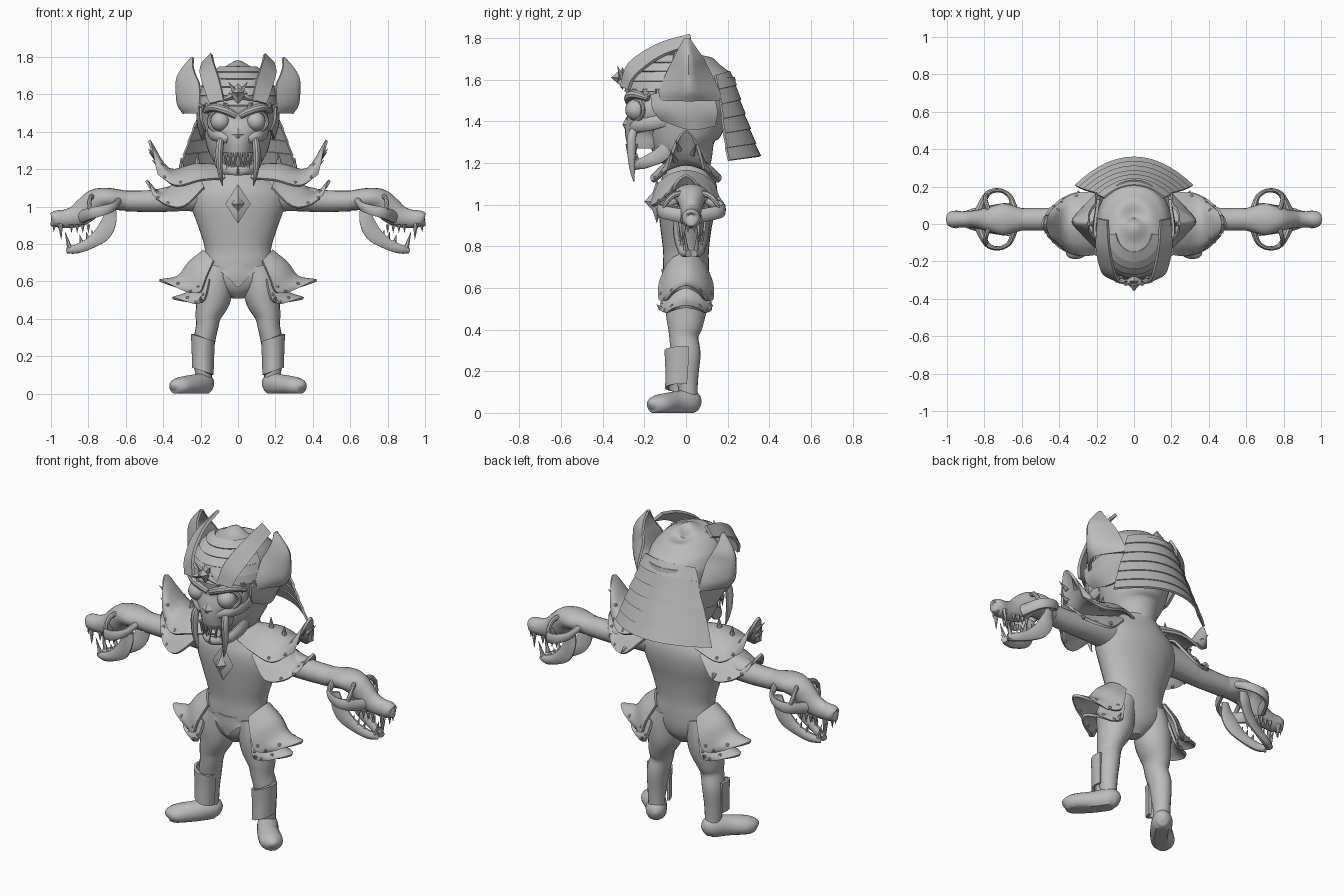
import bpy, bmesh, math
from mathutils import Vector as V, Matrix

grey = bpy.data.materials.new("stone_grey")
grey.diffuse_color = (0.5, 0.5, 0.5, 1)

def finish(name, bm, mirror=False, thick=0):
    bmesh.ops.recalc_face_normals(bm, faces=bm.faces)
    me = bpy.data.meshes.new(name)
    bm.to_mesh(me); bm.free()
    me.materials.append(grey)
    ob = bpy.data.objects.new(name, me)
    bpy.context.collection.objects.link(ob)
    if thick:
        m = ob.modifiers.new("thickness", 'SOLIDIFY'); m.thickness = thick; m.offset = 0
    if mirror:
        m = ob.modifiers.new("mirror", 'MIRROR'); m.use_mirror_merge = False
    return ob

def spline(rows, n):
    """Catmull-Rom through tuples, n steps per span."""
    P = [V(r) for r in rows]
    P = [2 * P[0] - P[1]] + P + [2 * P[-1] - P[-2]]
    out = []
    for i in range(1, len(P) - 2):
        a, b, c, d = P[i - 1:i + 3]
        for k in range(n):
            t = k / n
            out.append(0.5 * (2*b + (c - a)*t + (2*a - 5*b + 4*c - d)*t*t + (3*b - a - 3*c + d)*t**3))
    return out + [P[-2]]

def skin(bm, grid, closed):
    vs = [[bm.verts.new(p) for p in row] for row in grid]
    m = len(vs[0])
    for a, b in zip(vs, vs[1:]):
        for j in range(m if closed else m - 1):
            k = (j + 1) % m
            bm.faces.new((a[j], a[k], b[k], b[j]))
    if closed:
        bm.faces.new(vs[0]); bm.faces.new(vs[-1])

def tube(name, pts, up=(0, 0, 1), sides=20, n=4, mirror=False, floor=None):
    """Rounded limb: points are x, y, z, side radius, up radius."""
    pts = spline(pts, n)
    c = [V(p[:3]) for p in pts]
    grid = []
    for i, p in enumerate(pts):
        t = (c[min(i + 1, len(c) - 1)] - c[max(i - 1, 0)]).normalized()
        s = t.cross(V(up)).normalized(); u = s.cross(t)
        ring = [c[i] + s * max(p[3], .002) * math.cos(a) + u * max(p[4], .002) * math.sin(a)
                for a in (2 * math.pi * k / sides for k in range(sides))]
        if floor is not None:
            for q in ring: q.z = max(q.z, floor)
        grid.append(ring)
    bm = bmesh.new(); skin(bm, grid, True)
    return finish(name, bm, mirror)

def sheet(name, rows, thick=.014, n=4, mirror=False, smooth=True):
    """Curved plate through a few control rows; returns its grid."""
    grid = [list(r) for r in rows]
    if smooth:
        cols = [spline(c, n) for c in zip(*[spline(r, n) for r in rows])]
        grid = [list(r) for r in zip(*cols)]
    bm = bmesh.new(); skin(bm, grid, False)
    finish(name, bm, mirror, thick)
    return grid

def arch(rows):
    """Rows of (side x, half width, side z, mid x, mid z) to front, middle, back points."""
    return [[(x, -w, z), (x*.35 + mx*.65, -w*.6, z*.35 + mz*.65), (mx, 0, mz),
             (x*.35 + mx*.65, w*.6, z*.35 + mz*.65), (x, w, z)] for x, w, z, mx, mz in rows]

def spikes(name, items, mirror=False, seg=8):
    bm = bmesh.new()
    for base, tip, r in items:
        b, d = V(base), V(tip) - V(base)
        mat = Matrix.Translation(b + d / 2) @ d.to_track_quat('Z', 'Y').to_matrix().to_4x4()
        bmesh.ops.create_cone(bm, cap_ends=True, segments=seg, radius1=r, radius2=r*.08, depth=d.length, matrix=mat)
    return finish(name, bm, mirror)

def balls(name, items, mirror=False, seg=16):
    bm = bmesh.new()
    for p, r in items:
        bmesh.ops.create_uvsphere(bm, u_segments=seg, v_segments=seg // 2, radius=r, matrix=Matrix.Translation(V(p)))
    return finish(name, bm, mirror)

def gem(name, c, sx, sy, sz):
    bm = bmesh.new()
    bmesh.ops.create_uvsphere(bm, u_segments=4, v_segments=2, radius=1,
                              matrix=Matrix.Translation(V(c)) @ Matrix.Diagonal((sx, sy, sz, 1)))
    return finish(name, bm)

# body and limbs
Y = (0, 1, 0)
tube("torso", [(0, 0, .51, .03, .04), (0, 0, .56, .12, .085), (0, 0, .62, .175, .105), (0, 0, .7, .182, .11),
     (0, 0, .78, .178, .11), (0, 0, .9, .215, .125), (0, .005, 1, .25, .14), (0, .01, 1.08, .25, .14),
     (0, .01, 1.15, .18, .12), (0, .01, 1.22, .1, .1)], Y, 32)
tube("arm", [(.14, .01, 1.07, .09, .1), (.3, .02, 1.05, .075, .075), (.45, .025, 1.03, .062, .06),
     (.6, .025, 1.03, .06, .055)], mirror=True)
tube("leg", [(.1, 0, .68, .08, .1), (.125, 0, .58, .1, .105), (.135, 0, .5, .093, .1), (.158, -.005, .42, .07, .085),
     (.165, -.01, .36, .06, .07), (.18, 0, .28, .058, .07), (.185, .005, .18, .05, .055),
     (.185, .01, .1, .045, .045), (.185, .01, .05, .045, .045)], Y, mirror=True)
tube("foot", [(.15, .06, .035, .01, .015), (.158, .05, .04, .035, .04), (.18, .02, .05, .055, .06),
     (.23, -.05, .045, .058, .058), (.29, -.11, .04, .064, .053), (.32, -.14, .038, .058, .046),
     (.342, -.162, .035, .035, .033), (.35, -.17, .03, .005, .01)], mirror=True, floor=.0)
shin = []
for z, r, y in ((.3, .07, -.02), (.22, .066, -.02), (.12, .062, -.025)):
    shin.append([(.188 + r*.82*math.cos(a), y + r*1.1*math.sin(a), z + .02*math.cos(a))
                 for a in (math.radians(d) for d in range(-175, 46, 40))])
sheet("shin_guard", shin, mirror=True)
sheet("waist_panel", [[(-.17, -.05, .7), (0, -.113, .69), (.17, -.05, .7)],
      [(-.075, -.1, .64), (0, -.11, .63), (.075, -.1, .64)],
      [(-.006, -.1, .57), (0, -.1, .57), (.006, -.1, .57)]], .008)

# layered shoulder pads and hip plates with studs along the rims
plates = {
    "shoulder_pad_upper": [(.07, .1, 1.15, .09, 1.22), (.2, .16, 1.14, .23, 1.225), (.33, .155, 1.11, .37, 1.2), (.425, .085, 1.17, .475, 1.355)],
    "shoulder_pad_lower": [(.18, .13, 1.1, .2, 1.16), (.29, .165, 1.0, .33, 1.12), (.39, .13, 1.01, .42, 1.075), (.45, .07, 1.06, .49, 1.14)],
    "hip_plate_upper": [(.13, .09, .71, .18, .765), (.17, .125, .62, .26, .70), (.2, .125, .545, .32, .625), (.26, .09, .54, .42, .605)],
    "hip_plate_lower": [(.15, .1, .61, .22, .63), (.18, .12, .5, .26, .545), (.23, .09, .48, .35, .51)]}
studs = []
for name, rows in plates.items():
    g = sheet(name, arch(rows), mirror=True)
    studs += [(g[-3][j], .012) for j in (1, 4, 12, 15)] + [(g[-6][j], .012) for j in (1, 15)]
balls("studs", studs, True, 8)
spikes("pad_spikes", [((.22, 0, 1.21), (.215, 0, 1.29), .02), ((.3, 0, 1.2), (.305, 0, 1.26), .017),
       ((.43, .03, 1.24), (.475, .05, 1.29), .012), ((.44, -.03, 1.26), (.48, -.05, 1.31), .012),
       ((.42, -.05, 1.21), (.46, -.07, 1.25), .012), ((.29, .15, 1.03), (.3, .18, 1.01), .014),
       ((.2, -.12, .5), (.2, -.14, .52), .012), ((.2, .11, .5), (.2, .13, .52), .012)], True)

# chest jewel
gem("chest_jewel_frame", (0, -.14, 1.015), .068, .035, .105)
gem("chest_jewel", (0, -.15, 1.015), .04, .05, .055)

# beast skull hands
C = .025
tube("beast_skull", [(.58, C, 1.03, .055, .05), (.63, C, 1.035, .068, .055), (.7, C, 1.045, .085, .055),
     (.76, C, 1.03, .07, .065), (.81, C, .985, .055, .068), (.86, C, .95, .047, .06), (.92, C, .935, .043, .05),
     (.97, C, .933, .045, .046), (.992, C, .925, .032, .036), (1, C, .925, .012, .02)], mirror=True)
teeth = []
for s in (-1, 1):
    y = lambda d: C + s * d
    tube("cheek_arch", [(.64, y(.06), 1.03, .018, .02), (.665, y(.125), 1.0, .013, .024), (.72, y(.155), .98, .011, .028),
         (.785, y(.135), .965, .015, .032), (.83, y(.04), .945, .025, .035)], sides=10, mirror=True)
    tube("eye_socket_rim", [(.775, y(.045), 1.055, .014, .014), (.79, y(.085), 1.045, .012, .014),
         (.795, y(.12), 1.01, .012, .012), (.785, y(.135), .97, .01, .012)], sides=8, mirror=True)
    tube("beast_jaw", [(.675, y(.075), .99, .012, .025), (.69, y(.075), .92, .012, .042), (.725, y(.068), .855, .014, .045),
         (.79, y(.055), .805, .016, .032), (.86, y(.038), .775, .02, .026), (.91, y(.012), .765, .02, .018)],
         sides=10, mirror=True)
    teeth += [((.95, y(.035), .91), (.945, y(.04), .825), .015), ((.9, y(.025), .78), (.925, y(.03), .865), .014)]
    teeth += [((x, y(.038), .905), (x, y(.04), .86), .012) for x in (.8, .83, .86, .89)]
    teeth += [((x, y(d), z), (x + .012, y(d), z + .045), .012) for x, d, z in ((.77, .057, .83), (.8, .052, .82), (.835, .045, .805))]
    teeth += [((.982, y(.015), .9), (.986, y(.015), .865), .009)]
spikes("beast_teeth", teeth, True, 6)

# head and skull mask
tube("head", [(0, .02, 1.15, .09, .09), (0, .01, 1.22, .115, .12), (0, -.01, 1.3, .16, .165), (0, -.005, 1.42, .187, .205),
     (0, 0, 1.52, .2, .24), (0, -.01, 1.6, .2, .243), (0, -.005, 1.67, .175, .212), (0, .005, 1.72, .12, .145),
     (0, .01, 1.74, .06, .07), (0, .02, 1.747, .005, .005)], Y, 32)
tube("skull_mask", [(0, -.16, 1.54, .14, .12), (0, -.16, 1.46, .165, .11), (0, -.17, 1.4, .145, .115),
     (0, -.18, 1.345, .095, .115), (0, -.185, 1.29, .08, .1), (0, -.185, 1.27, .075, .09)], Y, 24)
balls("eye", [((.095, -.24, 1.455), .052)], True, 20)
tube("eye_rim", [(.095 + .06*math.cos(a), -.245 + .04*max(math.cos(a), 0), 1.455 + .052*math.sin(a), .012, .01)
     for a in (math.radians(d) for d in range(-180, 181, 30))], Y, 8, 2, True)
tube("brow_ridge", [(.01, -.27, 1.485, .018, .018), (.07, -.275, 1.515, .022, .022), (.13, -.245, 1.53, .022, .022),
     (.175, -.18, 1.51, .014, .014)], sides=10, mirror=True)
tube("cheekbone", [(.05, -.258, 1.36, .02, .025), (.1, -.23, 1.38, .028, .035), (.135, -.17, 1.395, .025, .04),
     (.15, -.1, 1.41, .015, .035)], sides=10, mirror=True)
gem("nose", (0, -.285, 1.385), .036, .02, .038)
tube("mask_jaw", [(.115, -.06, 1.34, .015, .03), (.11, -.11, 1.25, .016, .038), (.08, -.19, 1.205, .018, .03),
     (.04, -.235, 1.193, .018, .025), (0, -.25, 1.19, .018, .025)], sides=10, mirror=True)
spikes("mask_teeth", [((x, -.285 + x*.6, 1.29), (x, -.285 + x*.6, 1.222), .014) for x in (.014, .04, .066)]
       + [((x, -.255 + x*.4, 1.2), (x, -.258 + x*.4, 1.25), .012) for x in (.026, .054)], True, 8)
tube("tusk", [(.085, -.23, 1.385, .012, .012), (.097, -.26, 1.33, .02, .022), (.1, -.262, 1.24, .018, .02),
     (.092, -.257, 1.16, .011, .012), (.082, -.25, 1.11, .002, .002)], Y, 10, mirror=True)

# helmet bands, rim and side guards
def dome(az, el, k):
    a, e = math.radians(az), math.radians(el)
    return (.2*k*math.sin(a)*math.cos(e), -.03 - .24*k*math.cos(a)*math.cos(e), 1.53 + .215*k*math.sin(e))
for i in range(5):
    e = 3 + i * 12
    sheet("helmet_band", [[dome(a, e + d, k + i*.01) for a in range(-80, 81, 10)]
                          for d, k in ((0, 1.09), (13, 1.075))], .01, smooth=False)
sheet("side_guard", [[(.2, -.17, 1.53), (.21, -.02, 1.55), (.19, .13, 1.54)],
      [(.195, -.16, 1.46), (.214, -.02, 1.45), (.187, .15, 1.45)],
      [(.175, -.12, 1.41), (.19, .02, 1.36), (.158, .14, 1.38)]], mirror=True)
spikes("rim_points", [(dome(a, 6, 1.06), dome(a, -10, 1.09), .022) for a in (18, 34, 50, 66)], True, 4)
gem("brow_jewel_frame", (0, -.305, 1.605), .052, .03, .055)
gem("brow_jewel", (0, -.325, 1.61), .03, .035, .03)
spikes("brow_crest", [((.03, -.31, 1.59), (.1, -.31, 1.56), .018), ((.02, -.31, 1.62), (.05, -.33, 1.665), .015)], True, 4)
sheet("crest_blade", [[(.19, .03, 1.765), (.14, .02, 1.815)], [(.2, -.12, 1.71), (.13, -.13, 1.77)],
      [(.175, -.24, 1.62), (.1, -.27, 1.68)], [(.15, -.275, 1.55), (.075, -.31, 1.57)]], .016, mirror=True)

# cupped helmet horns
horn = []
for z, a, b, xe, xm in ((1.5, -.14, .17, .19, .29), (1.55, -.125, .155, .2, .32), (1.65, -.08, .105, .205, .327),
                        (1.7, -.055, .08, .225, .318), (1.75, -.03, .045, .24, .285), (1.795, -.005, .015, .238, .245)):
    m = (a + b) / 2
    horn.append([(xe, a, z), (xe*.4 + xm*.6, (a + m)/2, z), (xm, m, z), (xe*.4 + xm*.6, (b + m)/2, z), (xe, b, z)])
sheet("helmet_horn", horn, .014, mirror=True)

# flared neck guard in overlapping bands, tucked under the dome
prof = [(1.64, .16, .205, .14), (1.58, .185, .23, .15), (1.51, .205, .25, .165), (1.44, .235, .272, .172),
        (1.37, .26, .297, .18), (1.3, .285, .322, .19), (1.24, .305, .345, .2)]
for (z0, w0, b0, s0), (z1, w1, b1, s1) in zip(prof, prof[1:]):
    rows = [[(w*k/8, s + (b - s)*(1 - (k/8)**2), z - .02*(k/8)**2) for k in range(-8, 9)]
            for z, w, b, s in ((z0, w0, b0, s0), (z1 - .008, w1 + .008, b1 + .01, s1 + .005))]
    sheet("neck_guard_band", rows, .012, smooth=False)

# apply modifiers and shade
bpy.ops.object.select_all(action='SELECT')
bpy.context.view_layer.objects.active = bpy.context.selected_objects[0]
bpy.ops.object.convert(target='MESH')
bpy.ops.object.shade_smooth_by_angle(angle=math.radians(35))
